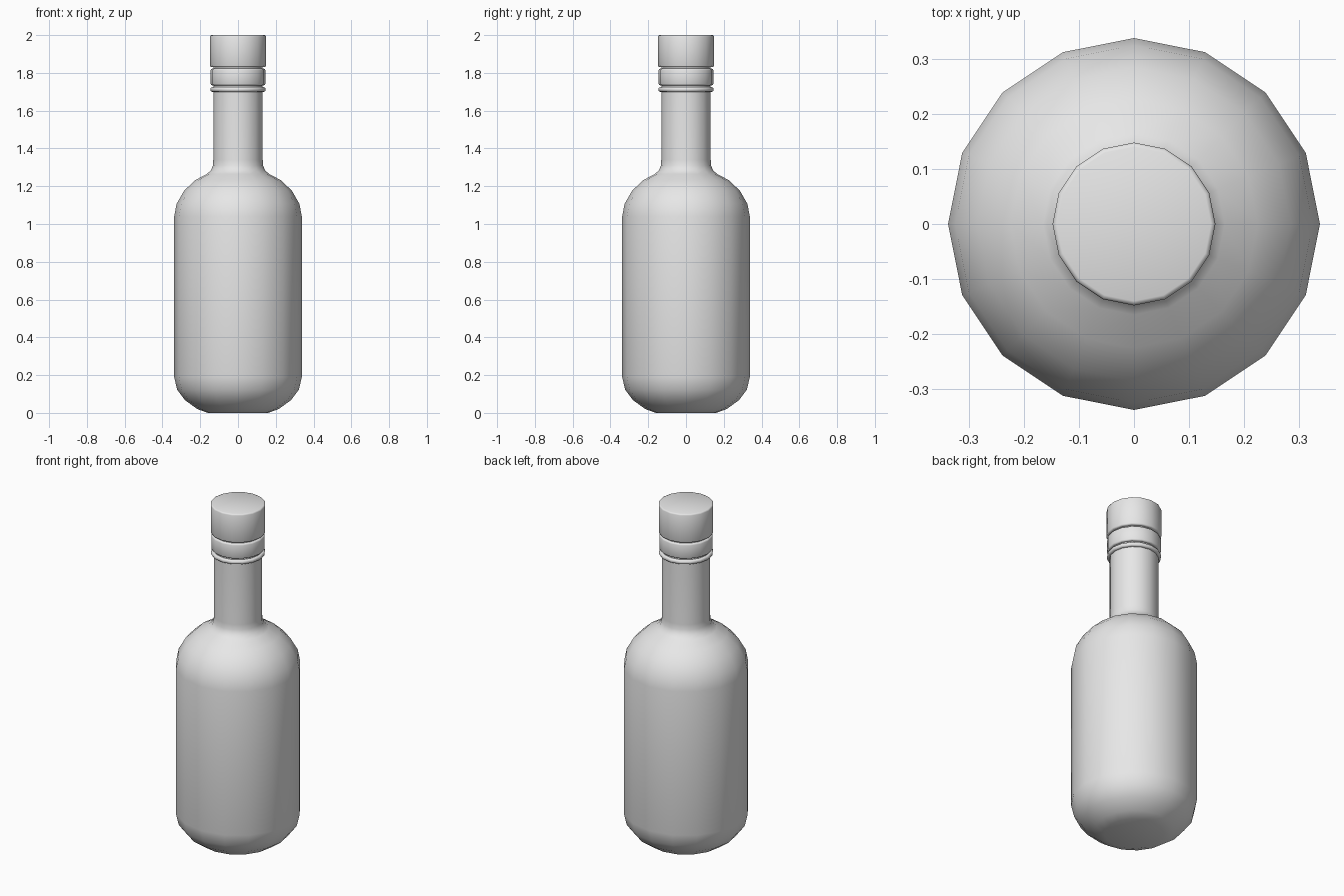
import bpy, bmesh, math

if "Cube" in bpy.data.objects:
    bpy.data.objects.remove(bpy.data.objects["Cube"], do_unlink=True)

SIDES = 16

grey = bpy.data.materials.new("plain_grey")
grey.use_nodes = True
COLOUR = (0.8, 0.8, 0.8, 1)
grey.diffuse_color = COLOUR
grey.node_tree.nodes["Principled BSDF"].inputs["Base Color"].default_value = COLOUR


def lathe(name, profile, angle=40):
    """Turn a (radius, height) profile, bottom to top, into a closed solid."""
    bm = bmesh.new()
    rings = []
    for r, z in profile:
        turns = [math.tau * i / SIDES for i in range(SIDES)]
        rings.append([bm.verts.new((r * math.cos(a), r * math.sin(a), z)) for a in turns])
    for low, high in zip(rings, rings[1:]):
        for i in range(SIDES):
            j = (i + 1) % SIDES
            bm.faces.new((low[i], low[j], high[j], high[i]))
    bm.faces.new(rings[0][::-1])
    bm.faces.new(rings[-1])
    mesh = bpy.data.meshes.new(name)
    bm.to_mesh(mesh)
    bm.free()
    mesh.materials.append(grey)
    obj = bpy.data.objects.new(name, mesh)
    bpy.context.collection.objects.link(obj)
    bpy.ops.object.select_all(action='DESELECT')
    obj.select_set(True)
    bpy.context.view_layer.objects.active = obj
    bpy.ops.object.shade_smooth_by_angle(angle=math.radians(angle))
    return obj


def rounded_drum(name, radius, bottom, top, bevel):
    """Short cylinder with softened rims."""
    b, s = bevel, bevel * 0.3
    return lathe(name, [
        (radius - b, bottom), (radius - s, bottom + s), (radius, bottom + b),
        (radius, top - b), (radius - s, top - s), (radius - b, top)], 50)


# Glass body: rounded base, straight wall, domed shoulder and neck
lathe("bottle_body", [
    (0.16, 0), (0.215, 0.02), (0.28, 0.067), (0.322, 0.122), (0.338, 0.19),
    (0.338, 1.04), (0.325, 1.107), (0.285, 1.177), (0.225, 1.233),
    (0.165, 1.265), (0.143, 1.284), (0.133, 1.31), (0.131, 1.34), (0.131, 1.85)])

# Bead, collar band and stopper at the mouth
rounded_drum("neck_bead", 0.146, 1.7, 1.724, 0.009)
rounded_drum("collar_band", 0.145, 1.734, 1.822, 0.008)
rounded_drum("stopper_cap", 0.148, 1.83, 2.0, 0.008)
